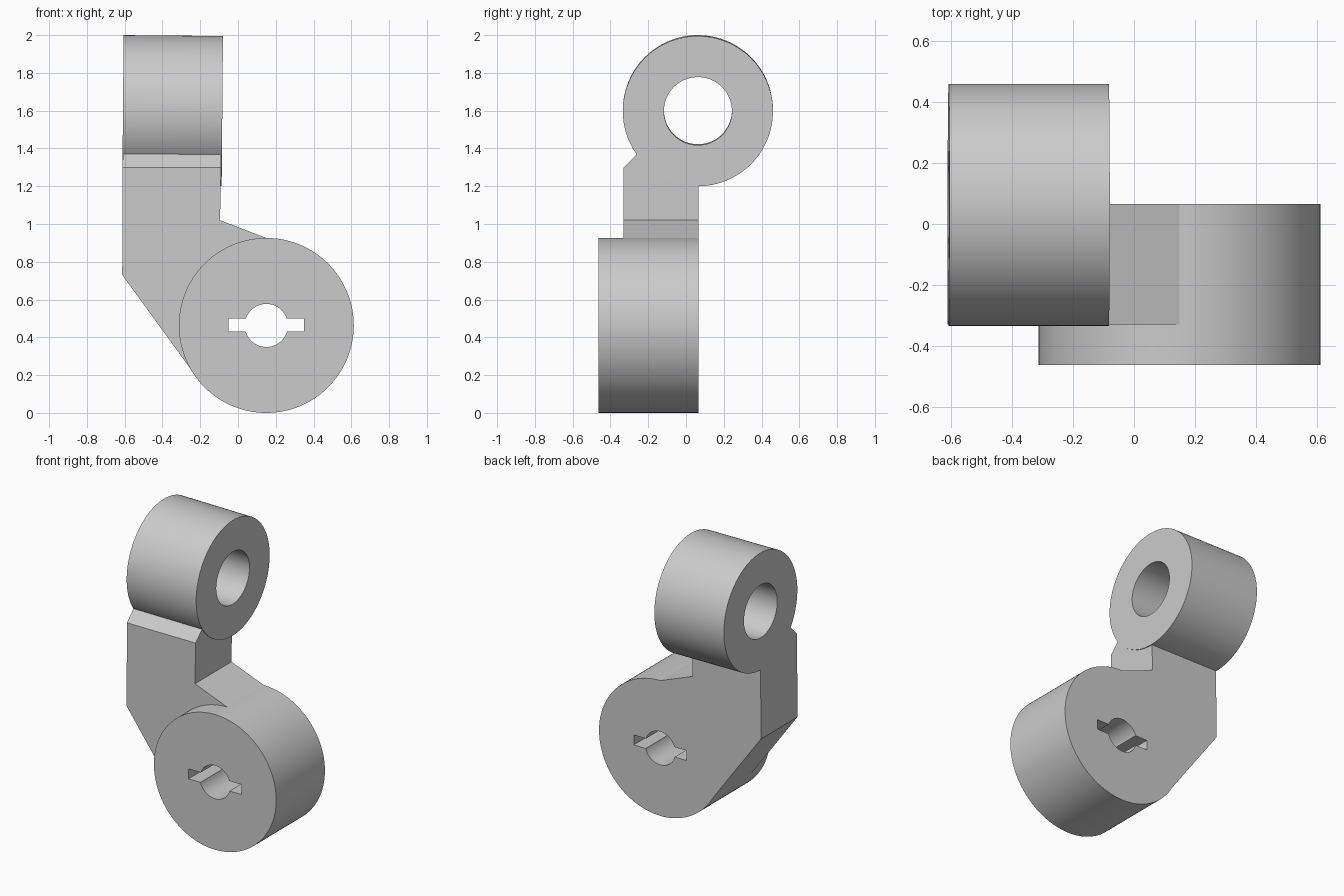
import bpy, bmesh, math
from mathutils import Matrix, Vector

cube = bpy.data.objects.get("Cube")
if cube:
    bpy.data.objects.remove(cube, do_unlink=True)

# Single plain grey metal
metal = bpy.data.materials.new("light grey metal")
metal.use_nodes = True
grey = (0.6, 0.6, 0.6, 1)
metal.diffuse_color = grey
metal.node_tree.nodes["Principled BSDF"].inputs["Base Color"].default_value = grey


def finish(name, bm):
    bmesh.ops.recalc_face_normals(bm, faces=bm.faces)
    mesh = bpy.data.meshes.new(name)
    bm.to_mesh(mesh)
    bm.free()
    obj = bpy.data.objects.new(name, mesh)
    bpy.context.collection.objects.link(obj)
    mesh.materials.append(metal)
    return obj


def cylinder(name, centre, radius, length, turn):
    bm = bmesh.new()
    bmesh.ops.create_cone(bm, cap_ends=True, segments=128, radius1=radius, radius2=radius,
                          depth=length, matrix=Matrix.Translation(centre) @ turn)
    return finish(name, bm)


def prism(name, outline, y0, y1):
    """Extrude an (x, z) outline from y0 to y1."""
    bm = bmesh.new()
    face = bm.faces.new([bm.verts.new((x, y0, z)) for x, z in outline])
    new = bmesh.ops.extrude_face_region(bm, geom=[face])["geom"]
    verts = [v for v in new if isinstance(v, bmesh.types.BMVert)]
    bmesh.ops.translate(bm, verts=verts, vec=(0, y1 - y0, 0))
    return finish(name, bm)


def combine(target, tool, operation):
    mod = target.modifiers.new(operation, "BOOLEAN")
    mod.operation, mod.solver, mod.object = operation, "EXACT", tool
    tool.hide_render = True
    bpy.context.view_layer.objects.active = target
    bpy.ops.object.modifier_apply(modifier=mod.name)
    bpy.data.objects.remove(tool, do_unlink=True)


along_y = Matrix.Rotation(math.pi / 2, 4, "X")
along_x = Matrix.Rotation(math.radians(90.5), 4, "Y")  # eye leans very slightly
front, arm_front, back = -0.463, -0.33, 0.065
hub = Vector((0.15, (front + back) / 2, 0.463))
eye = Vector((-0.346, 0.063, 1.6))

# Cranked arm, with its upper front edge bevelled
outline = [(-0.613, 0.73), (-0.22, 0.19), (0.15, 0.3), (0.2, 0.6), (0.16, 0.922),
           (-0.095, 1.02), (-0.089, 1.37), (-0.61, 1.37)]
lever = prism("lever_arm", outline, arm_front, back)
bm = bmesh.new()
bm.from_mesh(lever.data)
edge = [e for e in bm.edges if all(v.co.z > 1.3 and v.co.y < arm_front + 0.01 for v in e.verts)]
bmesh.ops.bevel(bm, geom=edge, offset=0.07, segments=1, affect="EDGES")
bm.to_mesh(lever.data)
bm.free()

# Lower hub and upper eye
combine(lever, cylinder("hub", hub, 0.463, back - front, along_y), "UNION")
combine(lever, cylinder("eye", eye, 0.3975, 0.526, along_x), "UNION")

# Eye bore, then the hub bore with its two keyways
combine(lever, cylinder("eye_bore", eye, 0.18, 1, along_x), "DIFFERENCE")
combine(lever, cylinder("hub_bore", hub, 0.114, 1, along_y), "DIFFERENCE")
slot = [(-0.05, 0.432), (0.35, 0.432), (0.35, 0.5), (-0.05, 0.5)]
combine(lever, prism("keyway", slot, -1, 1), "DIFFERENCE")

bpy.ops.object.select_all(action="DESELECT")
lever.select_set(True)
bpy.context.view_layer.objects.active = lever
bpy.ops.object.shade_smooth_by_angle(angle=math.radians(20))
